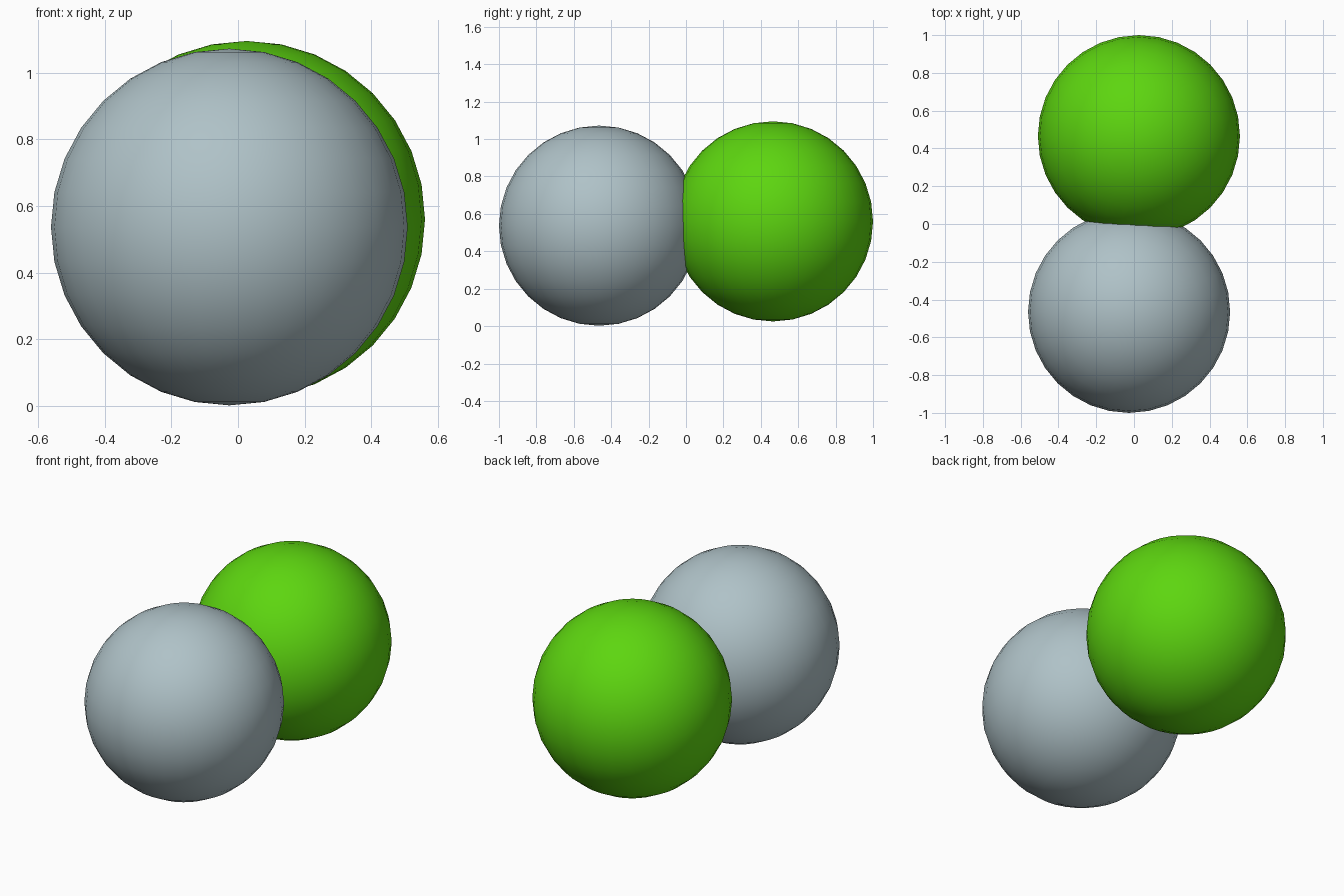
import bpy
import math

cube = bpy.data.objects.get("Cube")
if cube:
    bpy.data.objects.remove(cube, do_unlink=True)


def make_material(name, rgb):
    mat = bpy.data.materials.new(name)
    mat.use_nodes = True
    colour = (*rgb, 1.0)
    mat.diffuse_color = colour
    bsdf = mat.node_tree.nodes["Principled BSDF"]
    bsdf.inputs["Base Color"].default_value = colour
    bsdf.inputs["Roughness"].default_value = 0.6
    return mat


def make_ball(name, centre, mat):
    bpy.ops.mesh.primitive_uv_sphere_add(
        segments=32, ring_count=16, radius=RADIUS, location=centre)
    ball = bpy.context.object
    ball.name = name
    ball.data.materials.append(mat)
    bpy.ops.object.shade_smooth_by_angle(angle=math.radians(40))
    return ball


RADIUS = 0.535

# Two equal balls that overlap slightly at the middle
make_ball("front_ball", (-0.026, -0.465, 0.537),
          make_material("pale_blue_grey", (0.43, 0.54, 0.575)))
make_ball("back_ball", (0.026, 0.465, 0.560),
          make_material("bright_green", (0.11, 0.67, 0.005)))
